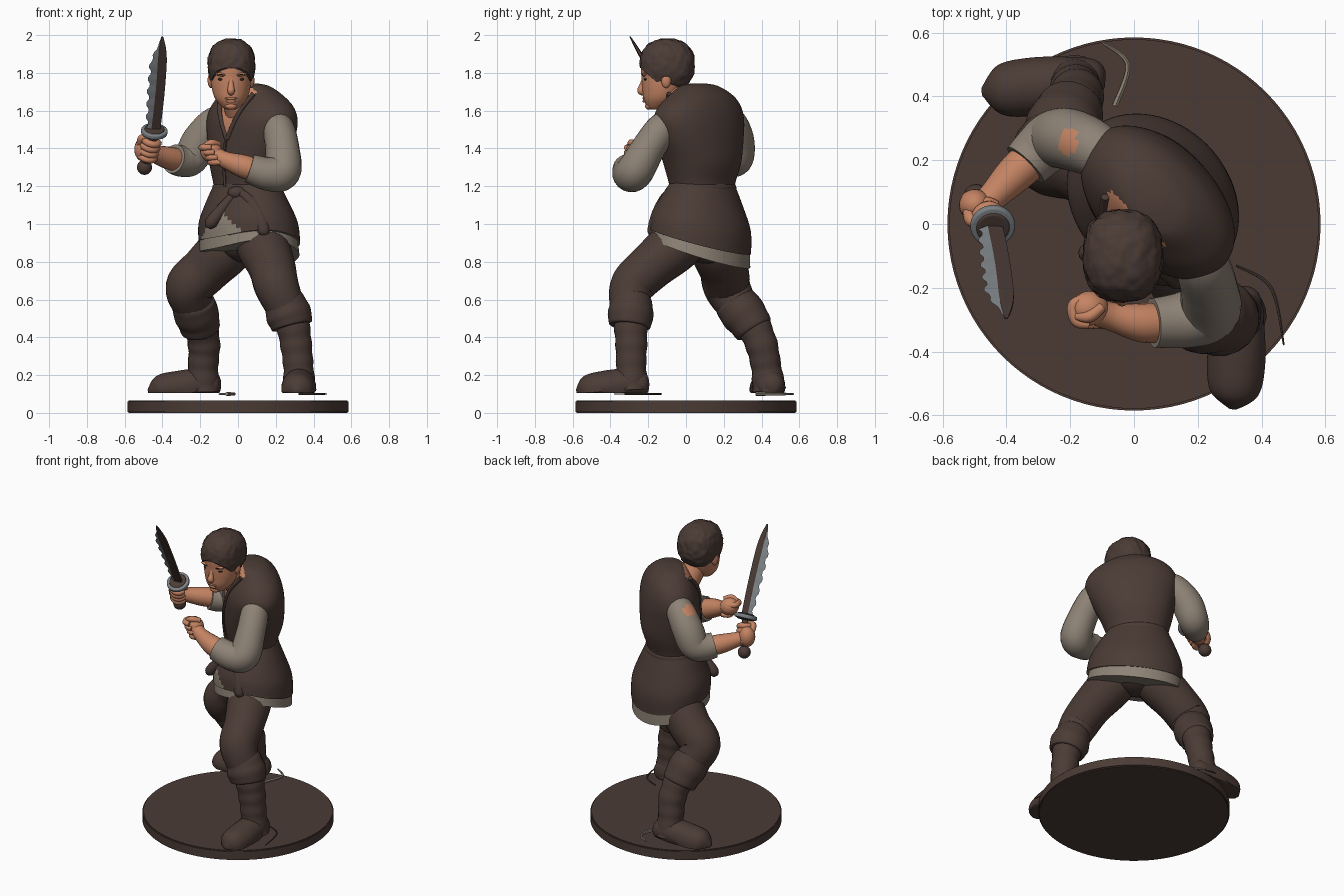
import bpy, bmesh, math
from mathutils import Vector, Matrix, noise

default_cube = bpy.data.objects.get("Cube")
if default_cube:
    bpy.data.objects.remove(default_cube, do_unlink=True)

def make_material(name, *color):
    material = bpy.data.materials.new(name)
    material.use_nodes = True
    material.diffuse_color = (*color, 1)
    shader = next(n for n in material.node_tree.nodes if n.type == 'BSDF_PRINCIPLED')
    shader.inputs["Base Color"].default_value = (*color, 1)
    return material

BROWN = make_material("dark brown leather", .07, .044, .036)
SKIN = make_material("tan skin", .56, .23, .125)
LINEN = make_material("grey linen", .27, .225, .18)
STEEL = make_material("blade steel", .2, .22, .235)
DARK = make_material("eye dark", .03, .018, .014)
SHOULDER_AXIS = Vector((1, -1, 0)).normalized()
FACING = Vector((-1, -1, 0)).normalized()
parts = []

def finish(name, bm, materials, rule=None):
    """Turn a bmesh into a named object; rule picks the material of a face."""
    bmesh.ops.recalc_face_normals(bm, faces=bm.faces)
    if rule:
        for face in bm.faces:
            face.material_index = rule(face.calc_center_median())
    mesh = bpy.data.meshes.new(name)
    bm.to_mesh(mesh)
    bm.free()
    for material in materials:
        mesh.materials.append(material)
    obj = bpy.data.objects.new(name, mesh)
    bpy.context.collection.objects.link(obj)
    parts.append(obj)

def spline(rows, steps=8):
    """Catmull-Rom interpolation through rows of numbers."""
    result = []
    for i in range(len(rows) - 1):
        quad = [rows[max(i - 1, 0)], rows[i], rows[i + 1], rows[min(i + 2, len(rows) - 1)]]
        for t in (k / steps for k in range(steps)):
            result.append([b + t * ((c - a) / 2 + t * (a - 2.5 * b + 2 * c - d / 2
                           + t * (1.5 * (b - c) + (d - a) / 2))) for a, b, c, d in zip(*quad)])
    return result + [list(rows[-1])]

def loft(name, rings, materials, rule=None):
    bm = bmesh.new()
    loops = [[bm.verts.new(point) for point in ring] for ring in rings]
    for low, high in zip(loops, loops[1:]):
        for i in range(len(low)):
            bm.faces.new((low[i - 1], low[i], high[i], high[i - 1]))
    bm.faces.new(loops[0])
    bm.faces.new(loops[-1])
    finish(name, bm, materials, rule)

def circle(count):
    return [(math.cos(math.tau * i / count), math.sin(math.tau * i / count)) for i in range(count)]

def limb(name, rows, material, floor=-1, ripple=0, sides=20, rule=None, extra=()):
    """Round tube through rows of x, y, z, radius."""
    rows = spline(rows)
    centres = [Vector(row[:3]) for row in rows]
    normal, rings = Vector((.6, .7, .3)), []
    for i, centre in enumerate(centres):
        tangent = (centres[min(i + 1, len(rows) - 1)] - centres[max(i - 1, 0)]).normalized()
        normal = (normal - tangent * normal.dot(tangent)).normalized()
        side = tangent.cross(normal)
        radius = max(rows[i][3], .002) * (1 + ripple * math.sin(centre.z * 75))
        rings.append([centre + (normal * c + side * s) * radius for c, s in circle(sides)])
        for point in rings[-1]:
            point.z = max(point.z, floor)
    loft(name, rings, [material, *extra], rule)

def body(name, rows, materials, rule=None, slant=0, across=SHOULDER_AXIS, front=FACING, box=1):
    """Stack of level ovals from rows of z, x, y, half width, half depth."""
    rings = []
    for z, x, y, width, depth in spline(rows):
        middle = Vector((x, y, z))
        ring = [middle + across * math.copysign(abs(c) ** box, c) * width
                + front * math.copysign(abs(s) ** box, s) * depth for c, s in circle(72)]
        for point in ring:
            drop = slant * max(0, 1.22 - z) / .34
            dip = .045 * (max(0, (point - middle).dot(FACING)) / depth) ** 3
            point.z -= drop * (.3 * (point.y - .075) + .1 * (point.x - .06) + dip)
        rings.append(ring)
    loft(name, rings, materials, rule)

def ball(name, centre, size, material, turn=0):
    bm = bmesh.new()
    bmesh.ops.create_uvsphere(bm, u_segments=20, v_segments=12, radius=1)
    bm.transform(Matrix.Translation(centre) @ Matrix.Rotation(turn, 4, 'Y') @ Matrix.Diagonal((*size, 1)))
    finish(name, bm, [material])

# Round stand
bm = bmesh.new()
bmesh.ops.create_cone(bm, cap_ends=True, segments=96, radius1=.585, radius2=.585, depth=.065,
                      matrix=Matrix.Translation((0, 0, .0325)))
rims = [e for e in bm.edges if abs(e.verts[0].co.z - e.verts[1].co.z) < .01]
bmesh.ops.bevel(bm, geom=rims, offset=.006, segments=2, affect='EDGES')
finish("round_base", bm, [BROWN])

# Trousers, boots and cuffs
limb("right_trouser", [(.03, .12, .98, .12), (-.06, .16, .87, .14), (-.17, .2, .76, .13), (-.26, .22, .66, .125),
                       (-.22, .29, .54, .1)], BROWN)
limb("left_trouser", [(.1, .06, 1, .13), (.13, -.05, .89, .14), (.18, -.19, .77, .125), (.205, -.285, .67, .118),
                      (.26, -.3, .54, .1)], BROWN)
ball("trouser_seat", (.05, .1, .9), (.16, .16, .11), BROWN)
limb("right_cuff", [(-.24, .25, .6, .1), (-.235, .27, .57, .118), (-.21, .33, .49, .114), (-.2, .36, .44, .1),
                    (-.2, .36, .44, .08)], BROWN, ripple=.02)
limb("left_cuff", [(.235, -.29, .6, .1), (.25, -.29, .57, .115), (.275, -.295, .5, .12), (.285, -.3, .46, .108),
                   (.285, -.3, .46, .08)], BROWN, ripple=.02)
limb("right_boot", [(-.2, .35, .48, .09), (-.18, .4, .36, .085), (-.185, .425, .24, .08), (-.185, .44, .12, .09)],
     BROWN, floor=.105, ripple=.025)
limb("left_boot", [(.285, -.295, .5, .09), (.305, -.29, .38, .085), (.32, -.29, .24, .08), (.325, -.285, .12, .09)],
     BROWN, floor=.105, ripple=.025)
limb("right_foot", [(-.09, .45, .15, .02), (-.115, .45, .15, .065), (-.2, .44, .15, .085), (-.32, .43, .13, .092),
                    (-.42, .42, .12, .078), (-.475, .415, .11, .015)], BROWN, floor=.105)
limb("left_foot", [(.33, -.195, .15, .02), (.33, -.22, .15, .065), (.325, -.32, .15, .085), (.32, -.44, .13, .092),
                   (.315, -.53, .12, .076), (.31, -.578, .11, .015)], BROWN, floor=.105)

# Thin curved slivers lying beside the feet
limb("right_ground_sliver", [(-.1, .57, .1, .004), (-.02, .5, .1, .008), (-.06, .37, .1, .01)], LINEN, sides=6)
limb("left_ground_sliver", [(.32, -.13, .1, .004), (.43, -.2, .1, .006), (.47, -.38, .1, .003)], BROWN, sides=6)

# Vest with an open neck and lapels
def neck_opening(p):
    offset = p - Vector((.07, .075, 0))
    return int(offset.dot(FACING) > .08 and abs(offset.dot(SHOULDER_AXIS)) < (p.z - 1.45) * .5)

body("vest", [(1.17, .045, .085, .185, .15), (1.22, .045, .085, .19, .155), (1.33, .055, .085, .225, .18),
              (1.46, .07, .072, .268, .182), (1.55, .075, .067, .285, .175), (1.62, .075, .073, .262, .155),
              (1.68, .07, .08, .2, .125), (1.73, .065, .07, .115, .08), (1.745, .065, .065, .03, .03)],
     [BROWN, SKIN], neck_opening, box=.94)
limb("vest_front_seam", [(-.065, -.06, 1.45, .008), (-.075, -.05, 1.34, .008), (-.07, -.03, 1.2, .008)], BROWN, sides=8)
for label, sign in (("left", 1), ("right", -1)):
    lapel = [Vector((.07, .072, z)) + FACING * depth + SHOULDER_AXIS * sign * (z - 1.445) * .5
             for z, depth in ((1.45, .18), (1.54, .174), (1.62, .15), (1.69, .105))]
    limb(label + "_lapel", [(*point, .013) for point in lapel], BROWN, sides=10)

# Vest skirt parting over the shirt tail
def shirt_gap(p):
    offset = p - Vector((.055, .08, 0))
    return int(offset.dot(FACING) > 0 and abs(offset.dot(SHOULDER_AXIS) - .03) < (1.07 - p.z) * 1.2)

SKIRT = [(1.23, .045, .085, .18, .145), (1.12, .05, .08, .24, .195), (1.01, .055, .08, .285, .238), (.91, .06, .075, .294, .242)]
body("vest_skirt", SKIRT, [BROWN, LINEN], shirt_gap, slant=1)
body("shirt_hem", [(z - .06, x, y, w - .004, d - .004) for z, x, y, w, d in SKIRT[2:]], [LINEN], slant=1)

# Sash, knot and hanging ends
body("sash", [(1.175, .045, .085, .18, .14), (1.18, .045, .085, .197, .162), (1.205, .045, .085, .195, .16),
              (1.215, .045, .085, .18, .14)], [BROWN])
ball("sash_knot", (-.005, -.08, 1.165), (.05, .035, .035), BROWN)
limb("right_sash_end", [(-.02, -.08, 1.16, .02), (-.08, -.08, 1.085, .03), (-.14, -.09, 1.01, .034), (-.16, -.09, .98, .015)],
     BROWN, sides=10)
limb("left_sash_end", [(.01, -.09, 1.17, .02), (.065, -.115, 1.12, .034), (.115, -.15, 1.04, .038), (.135, -.17, .96, .036),
                       (.135, -.17, .94, .015)], BROWN, sides=10)

# Sleeves and forearms
def bare_patch(p):
    return int((p - Vector((-.192, .255, 1.552))).length < .046)

limb("right_sleeve", [(-.06, .19, 1.56, .07), (-.125, .235, 1.53, .088), (-.2, .265, 1.44, .096), (-.25, .265, 1.35, .092),
                      (-.3, .225, 1.335, .085), (-.34, .185, 1.345, .078)], LINEN, sides=64, rule=bare_patch, extra=[SKIN])
limb("left_sleeve", [(.19, -.07, 1.55, .07), (.215, -.13, 1.5, .085), (.235, -.2, 1.4, .09), (.235, -.27, 1.28, .098),
                     (.16, -.3, 1.265, .09), (.06, -.31, 1.295, .078)], LINEN)
limb("right_forearm", [(-.28, .24, 1.33, .062), (-.37, .16, 1.35, .06), (-.45, .08, 1.375, .045), (-.5, .04, 1.4, .045)], SKIN)
limb("left_forearm", [(.13, -.305, 1.27, .06), (.03, -.31, 1.305, .062), (-.07, -.29, 1.34, .045), (-.13, -.27, 1.37, .045)], SKIN)

# Left fist
ball("left_palm", (-.14, -.265, 1.38), (.062, .055, .055), SKIN, .5)
for i in range(4):
    x, z = -.18 + .016 * i, 1.405 - .026 * i
    limb(f"left_finger_{i + 1}", [(x + .03, -.23, z, .014), (x - .01, -.255, z, .018), (x, -.305, z, .018),
                                  (x + .04, -.315, z, .014)], SKIN, sides=10)
limb("left_thumb", [(-.1, -.26, 1.42, .016), (-.14, -.29, 1.43, .019), (-.18, -.29, 1.415, .012)], SKIN, sides=10)

# Sword: pommel, grip, guard and notched blade
GUARD, POMMEL = Vector((-.443, -.005, 1.49)), Vector((-.495, .085, 1.3))
AXIS = Vector((.04, -.29, .5)).normalized()
WIDE = (Vector((-1, 0, 0)) + AXIS * AXIS.x).normalized()
FLAT = AXIS.cross(WIDE)
GRIP = (POMMEL - GUARD).normalized()
hand = GUARD.lerp(POMMEL, .5)
limb("sword_grip", [(*GUARD, .022), (*hand, .025), (*POMMEL, .022)], BROWN)
ball("sword_pommel", POMMEL, (.04, .04, .04), BROWN)
for name, material, outer, half in (("sword_guard", BROWN, .052, .02), ("guard_rim", STEEL, .069, .014)):
    limb(name, [(*(GUARD + AXIS * t), r) for t, r in ((-half, outer - .012), (.004 - half, outer), (half - .004, outer),
                                                     (half, outer - .012))], material, sides=32)
edge_rings, spine_rings = [], []
for i in range(31):
    t = i / 30
    taper = 1 - max(0, t - .72) ** 2 * 10.5
    middle = GUARD + AXIS * (.582 * t) - WIDE * .008 * math.sin(t * 3)
    joint = .018 * taper
    notch = joint + (.022 + .018 * math.sin(t * 3) + .006 * (-1) ** (i // 2)) * taper * min(1, 3.6 * (1.02 - t))
    thick = FLAT * (.011 * taper + .001)
    near, far, back = middle + WIDE * joint + thick, middle + WIDE * joint - thick, middle - WIDE * .03 * taper
    edge_rings.append([near, middle + WIDE * notch, far])
    spine_rings.append([back + thick * .6, near, far, back - thick * .6])
loft("blade_edge", edge_rings, [STEEL])
loft("blade_spine", spine_rings, [BROWN])

# Right hand wrapped round the grip
ball("right_palm", hand + Vector((-.03, .02, 0)), (.05, .05, .065), SKIN)
side = GRIP.cross(Vector((0, 1, 0))).normalized()
ahead = GRIP.cross(side)
for i in range(4):
    middle = hand + GRIP * (.031 * i - .05)
    limb(f"right_finger_{i + 1}", [(*(middle + (side * c + ahead * s) * .038), .019) for c, s in circle(8)], SKIN, sides=10)
limb("right_thumb", [(*(hand + Vector(v)), r) for v, r in (((-.05, .01, .02), .02), ((-.04, -.03, .06), .02),
                                                          ((0, -.04, .07), .013))], SKIN, sides=10)

# Head and neck
CX = -.037
limb("neck", [(.02, .01, 1.56, .08), (-.01, -.045, 1.65, .072), (-.03, -.095, 1.74, .068)], SKIN)
body("head", [(1.605, CX, -.165, .02, .025), (1.618, CX, -.155, .045, .05), (1.66, CX, -.135, .082, .09),
              (1.71, CX, -.125, .1, .106), (1.77, CX, -.118, .108, .117), (1.85, CX, -.11, .112, .125),
              (1.94, CX, -.105, .07, .08)], [SKIN], across=Vector((1, 0, 0)), front=Vector((0, 1, 0)))
limb("nose", [(CX, -.218, 1.775, .012), (CX, -.231, 1.735, .015), (CX, -.238, 1.705, .02), (CX, -.222, 1.69, .012)], SKIN)
ball("upper_lip", (CX, -.222, 1.665), (.032, .009, .007), SKIN)
ball("lower_lip", (CX, -.22, 1.65), (.026, .01, .008), SKIN)
ball("chin", (CX, -.195, 1.625), (.032, .022, .02), SKIN)
for label, sign in (("left", 1), ("right", -1)):
    x = CX + sign * .046
    ball(label + "_brow", (x, -.219, 1.79), (.038, .014, .01), SKIN, sign * -.15)
    ball(label + "_eyebrow", (x, -.222, 1.79), (.034, .013, .005), DARK, sign * -.15)
    ball(label + "_eye", (x, -.212, 1.766), (.024, .012, .008), DARK)
    ball(label + "_ear", (CX + sign * .106, -.105, 1.76), (.018, .026, .04), SKIN)

# Tousled, squarish hair cap cut along a slanted hairline
bm = bmesh.new()
bmesh.ops.create_icosphere(bm, subdivisions=5, radius=1)
for vert in bm.verts:
    vert.co /= sum(abs(axis) ** 2.4 for axis in vert.co) ** (1 / 2.4)
    vert.co *= 1 + .04 * noise.noise(vert.co * 4) + .025 * noise.noise(vert.co * 9)
bm.transform(Matrix.Translation((-.035, -.1, 1.842)) @ Matrix.Diagonal((.125, .145, .139, 1)))
bmesh.ops.bisect_plane(bm, geom=bm.verts[:] + bm.edges[:] + bm.faces[:], plane_co=(0, -.24, 1.825),
                       plane_no=(0, .66, .75), clear_inner=True)
bmesh.ops.holes_fill(bm, edges=[e for e in bm.edges if e.is_boundary])
finish("hair", bm, [BROWN])

# Smooth shading with sharp corners kept
for obj in bpy.context.selected_objects:
    obj.select_set(False)
for obj in parts:
    obj.select_set(True)
bpy.context.view_layer.objects.active = parts[0]
bpy.ops.object.shade_smooth_by_angle(angle=math.radians(45))
